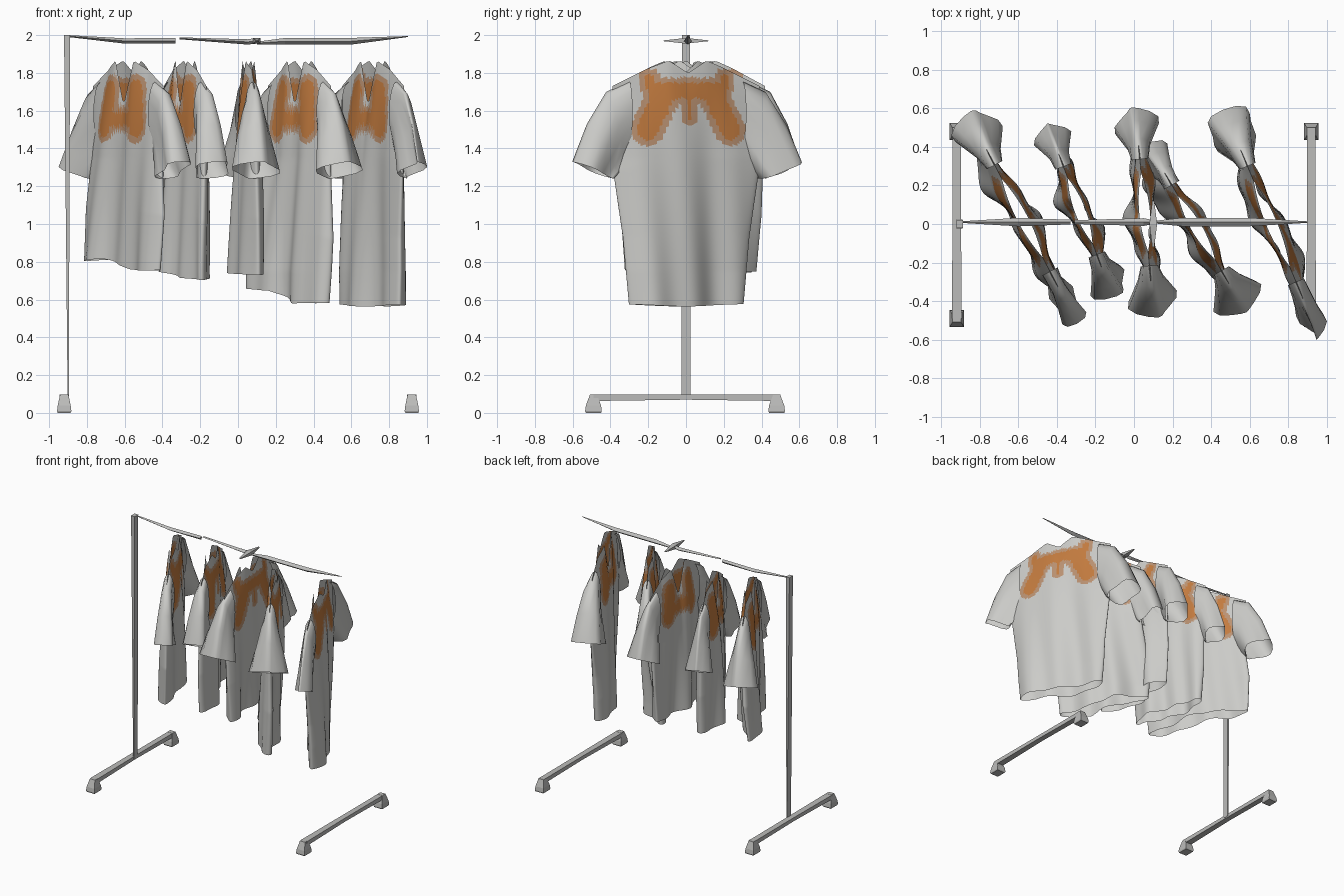
import bpy, math

if "Cube" in bpy.data.objects:
    bpy.data.objects.remove(bpy.data.objects["Cube"])


def mat(name, col):
    m = bpy.data.materials.new(name)
    m.diffuse_color = (*col, 1)
    m.use_nodes = True
    m.node_tree.nodes["Principled BSDF"].inputs["Base Color"].default_value = m.diffuse_color
    return m


GREY = mat("light_grey_cloth", (0.60, 0.60, 0.58))
ORANGE = mat("orange_print", (0.55, 0.20, 0.05))
HALO = mat("tan_print_edge", (0.50, 0.29, 0.17))
METAL = mat("grey_metal", (0.50, 0.50, 0.49))


def make(name, verts, faces, mats, ids=None, smooth=True):
    me = bpy.data.meshes.new(name)
    me.from_pydata(verts, [], faces)
    for m in mats:
        me.materials.append(m)
    for i, p in enumerate(me.polygons):
        p.use_smooth = smooth
        if ids:
            p.material_index = ids[i]
    ob = bpy.data.objects.new(name, me)
    bpy.context.collection.objects.link(ob)
    return ob


def loft_faces(rows, n):
    return [(r * n + i, r * n + (i + 1) % n, (r + 1) * n + (i + 1) % n, (r + 1) * n + i)
            for r in range(rows - 1) for i in range(n)]


def interp(x, pts):
    if x <= pts[0][0]:
        return pts[0][1]
    for (a, u), (b, v) in zip(pts, pts[1:]):
        if x <= b:
            return u + (v - u) * (x - a) / (b - a)
    return pts[-1][1]


def capsule(w, z, a, b, r):
    dx, dz = b[0] - a[0], b[1] - a[1]
    t = ((w - a[0]) * dx + (z - a[1]) * dz) / (dx * dx + dz * dz)
    t = max(0, min(1, t))
    return math.hypot(w - a[0] - t * dx, z - a[1] - t * dz) - r


def print_id(w, z, front):
    """0 cloth, 1 orange, 2 tan edge: the printed yoke with two lobes"""
    w = abs(w)
    if front:
        s = min(capsule(w, z, (0.13, 1.70), (0.16, 1.52), 0.062),
                capsule(w, z, (0, 1.56), (0.14, 1.55), 0.04))
    else:
        s = min(capsule(w, z, (0.13, 1.69), (0.22, 1.5), 0.055),
                capsule(w, z, (0, 1.705), (0.17, 1.705), 0.04),
                capsule(w, z, (0.19, 1.72), (0.2, 1.77), 0.025),
                capsule(w, z, (0, 1.7), (0, 1.56), 0.012))
    return 1 if s < 0 else 2 if s < 0.03 else 0


def shoulder(w, front):
    w = abs(w)
    if w < 0.1:
        low = 1.63 if front else 1.80
        return low + (1.865 - low) * w / 0.1
    return interp(w, [(0.1, 1.865), (0.2, 1.825), (0.41, 1.72)])


def shirt(k, cx, cy, scale, slope, cx_low, slope_low, hem, tilt, hem_w, flare_front, flare_back):
    def place(w, d, z):
        # shirts twist gently towards the hem
        f = max(0, min(1, (1.35 - z) / 0.6)) if abs(w) < 0.45 else 0
        s = slope + (slope_low - slope) * f
        c = cx + (cx_low - cx) * f
        n = math.hypot(1, s)
        y = w * scale
        return (c + s * y + d / n, cy + y - d * s / n, z)

    # body: lofted lens section, open neck and hem
    n, rows = 140, 84
    verts, local = [], []
    for r in range(rows):
        t = r / (rows - 1)
        h = interp(t, [(0, hem_w), (0.3, hem_w + 0.03), (0.6, 0.38), (1, 0.39)])
        depth = 0.065 * (1 - t ** 4)
        for i in range(n):
            a = 2 * math.pi * (i + 0.5) / n
            w = h * math.cos(a)
            front = math.sin(a) < 0
            zb = hem + tilt * max(-1, min(1, w / 0.12)) + 0.006 * math.sin(9 * w + k)
            z = zb + t * (shoulder(w, front) - zb)
            neck = 0.028 * max(0, 1 - (w / 0.22) ** 2) * t ** 4
            fold = (1 - t) * (0.028 * math.sin(11 * w + 1.9 * k)
                              + 0.018 * math.sin(25 * w + 2.7 * k + 2 * t) * math.sin(a))
            d = depth * math.sin(a) + math.copysign(neck, math.sin(a)) + fold
            verts.append(place(w, d, z))
            local.append((w, z, front))
    faces = loft_faces(rows, n)
    ids = []
    for f in faces:
        w = sum(local[v][0] for v in f) / 4
        z = sum(local[v][1] for v in f) / 4
        ids.append(print_id(w * scale ** 0.5, z, local[f[0]][2]))
    make(f"shirt_{k}_body", verts, faces, [GREY, ORANGE, HALO], ids)

    # sleeves: flared tubes given by (outer w, z), (inner w, z), share of flare
    stations = [(0.30, 1.755, 0.30, 1.42, 0.3), (0.42, 1.70, 0.33, 1.33, 0.55),
                (0.52, 1.53, 0.36, 1.27, 0.8), (0.595, 1.33, 0.39, 1.24, 1.0)]
    for side in (-1, 1):
        verts, m = [], 16
        flare = flare_back if side > 0 else flare_front
        for j, (ow, oz, iw, iz, share) in enumerate(stations):
            for i in range(m):
                a = 2 * math.pi * i / m
                c = (1 + math.cos(a)) / 2
                d = max(0.045, flare * share) * math.sin(a) + 0.008 * j * math.sin(3 * a + k + side)
                # sleeves ignore the hem twist
                w, z = side * (iw + (ow - iw) * c), iz + (oz - iz) * c
                s = math.hypot(1, slope)
                verts.append((cx + slope * w * scale + d / s,
                              cy + w * scale - d * slope / s, z))
        make(f"shirt_{k}_sleeve_{'back' if side > 0 else 'front'}", verts,
             loft_faces(len(stations), m), [GREY])


# number, x, y, width scale, slope, x low, slope low, hem height, hem step, hem half width, sleeve flares
shirt(1, -0.58, 0.03, 0.92, -0.52, -0.60, -0.60, 0.785, 0.025, 0.37, 0.075, 0.115)
shirt(2, -0.28, 0.07, 0.76, -0.38, -0.29, -0.38, 0.73, 0.02, 0.35, 0.10, 0.08)
shirt(3, 0.055, 0.06, 0.92, -0.09, 0.04, -0.14, 0.74, 0.01, 0.34, 0.115, 0.10)
shirt(4, 0.325, -0.02, 0.74, -0.58, 0.28, -0.78, 0.615, 0.038, 0.36, 0.12, 0.075)
shirt(5, 0.715, 0.0, 1.0, -0.42, 0.71, -0.50, 0.57, 0.0, 0.30, 0.05, 0.13)


def prism(name, sections):
    """Loft of 4-point rings, capped at both ends"""
    verts = [p for s in sections for p in s]
    faces = loft_faces(len(sections), 4)
    faces += [(3, 2, 1, 0), tuple(len(verts) - 4 + i for i in range(4))]
    return make(name, verts, faces, [METAL], smooth=False)


def ring_z(x, y, z, a, b):
    return [(x - a, y - b, z), (x + a, y - b, z), (x + a, y + b, z), (x - a, y + b, z)]


def ring_y(x, y, z, a, b):
    return [(x - a, y, z - b), (x - a, y, z + b), (x + a, y, z + b), (x + a, y, z - b)]


def ring_x(x, z0, z1, b):
    zm = (z0 + z1) / 2
    return [(x, 0.01 - b, zm), (x, 0.01, z0), (x, 0.01 + b, zm), (x, 0.01, z1)]


# single post, tapering downwards
prism("rack_post", [ring_z(-0.899, 0, 0.08, 0.003, 0.024), ring_z(-0.905, 0, 2.0, 0.016, 0.022)])

# top rail in three thin tapered lengths
rails = [[(-0.9, 1.99, 2.0, 0.004), (-0.6, 1.955, 1.983, 0.022), (-0.33, 1.955, 1.985, 0.012)],
         [(-0.31, 1.978, 1.988, 0.01), (0.05, 1.95, 1.978, 0.02), (0.1, 1.955, 1.985, 0.01)],
         [(0.1, 1.95, 1.965, 0.006), (0.25, 1.95, 1.985, 0.022), (0.6, 1.95, 1.985, 0.022),
          (0.9, 1.99, 1.995, 0.004)]]
for i, r in enumerate(rails):
    prism(f"top_rail_{i + 1}", [ring_x(*s) for s in r])
prism("hanger_hook", [ring_y(0.1, -0.12, 1.97, 0.005, 0.002), ring_y(0.1, 0, 1.97, 0.02, 0.015),
                      ring_y(0.1, 0.12, 1.97, 0.005, 0.002)])

# base bars and feet
for side in (-1, 1):
    x = side * 0.92
    tag = "left" if side < 0 else "right"
    prism(f"base_bar_{tag}", [ring_y(x, -0.49, 0.08, 0.026, 0.017), ring_y(x, 0, 0.084, 0.022, 0.014),
                              ring_y(x, 0.5, 0.08, 0.022, 0.017)])
    for y in (-0.49, 0.48):
        prism(f"foot_{tag}_{'front' if y < 0 else 'back'}",
              [ring_z(x, y, 0.01, 0.038, 0.044), ring_z(x, y, 0.04, 0.034, 0.040),
               ring_z(x, y, 0.098, 0.022, 0.018)])
        prism(f"foot_pad_{tag}_{'front' if y < 0 else 'back'}",
              [ring_z(x, y, 0, 0.034, 0.040), ring_z(x, y, 0.01, 0.038, 0.044)])
